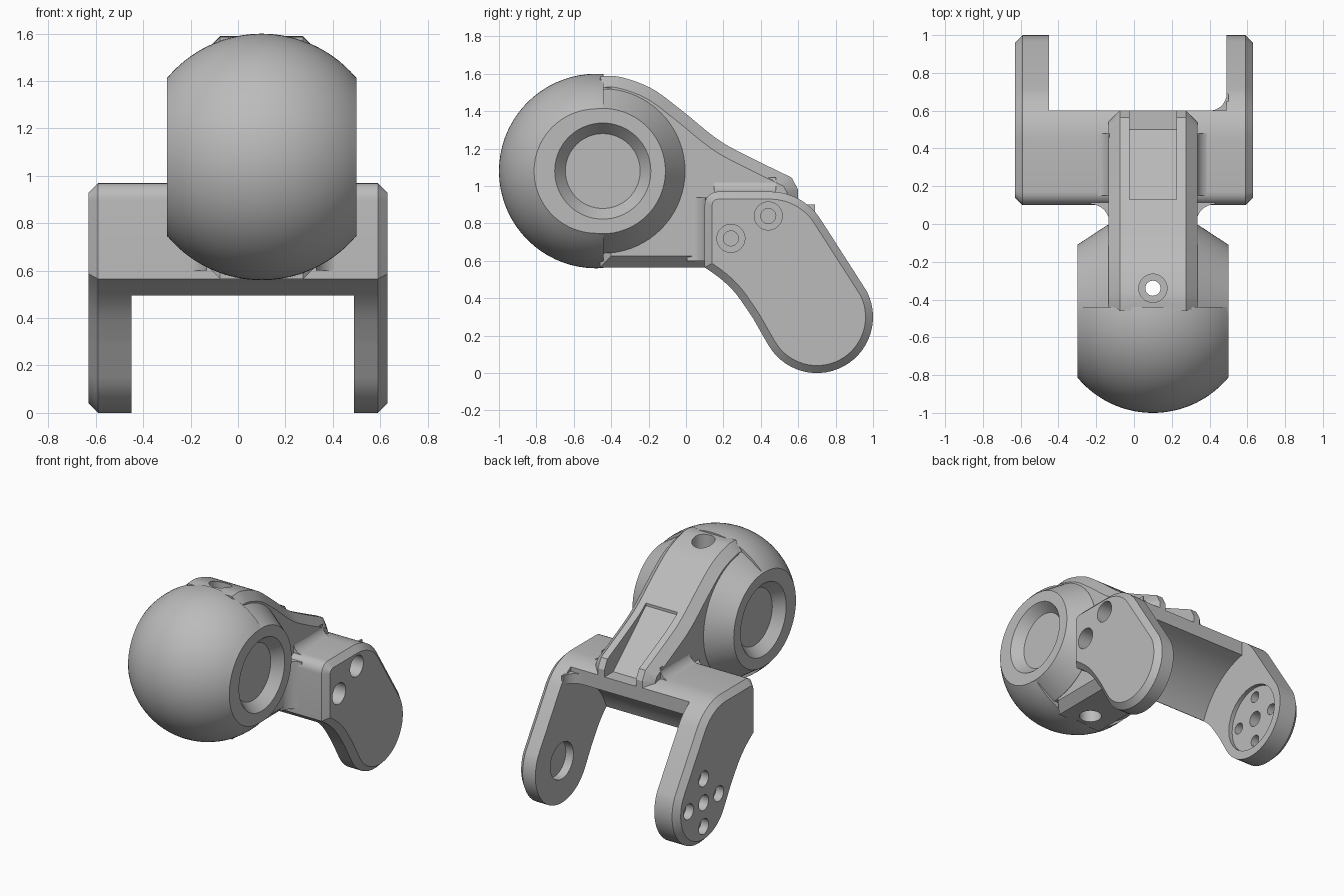
import bpy, bmesh
from math import sin, cos, pi, radians
from mathutils import Vector

if "Cube" in bpy.data.objects:
    bpy.data.objects.remove(bpy.data.objects["Cube"])

grey = bpy.data.materials.new("matte grey")
grey.use_nodes = True
colour = (0.5, 0.5, 0.5, 1)
grey.diffuse_color = colour
grey.node_tree.nodes["Principled BSDF"].inputs["Base Color"].default_value = colour

MID = 0.1                     # centre of ball and neck in x
BALL_Z = 1.08
HUB_Y = -0.445                # side cap axis
PIVOT = (0.7, 0.3)            # fork pivot (y, z)


def place(axis, a, b, t):
    return {"X": (t, a, b), "Y": (a, t, b), "Z": (a, b, t)}[axis]


def finish(name, bm):
    bmesh.ops.recalc_face_normals(bm, faces=bm.faces)
    mesh = bpy.data.meshes.new(name)
    bm.to_mesh(mesh)
    bm.free()
    mesh.materials.append(grey)
    obj = bpy.data.objects.new(name, mesh)
    bpy.context.collection.objects.link(obj)
    return obj


def prism(name, pts, axis, lo, hi, chamfer=0):
    """Extrude a flat outline along an axis, with chamfered end rims."""
    bm = bmesh.new()
    ends = []
    for t in (lo, hi):
        ends.append([bm.verts.new(place(axis, a, b, t)) for a, b in pts])
    caps = [bm.faces.new(e) for e in ends]
    n = len(pts)
    for i in range(n):
        j = (i + 1) % n
        bm.faces.new((ends[0][i], ends[0][j], ends[1][j], ends[1][i]))
    bmesh.ops.recalc_face_normals(bm, faces=bm.faces)
    if chamfer:
        rim = [e for f in caps for e in f.edges]
        bmesh.ops.bevel(bm, geom=rim, offset=chamfer, segments=1,
                        affect="EDGES", clamp_overlap=False)
    return finish(name, bm)


def lathe(name, profile, axis, centre, steps=72, keep_front=None):
    """Revolve (position, radius) pairs about an axis."""
    bm = bmesh.new()
    rings = []
    for t, r in profile:
        rings.append([bm.verts.new(place(axis, centre[0] + r * cos(2 * pi * i / steps),
                      centre[1] + r * sin(2 * pi * i / steps), t)) for i in range(steps)])
    for lower, upper in zip(rings, rings[1:]):
        for i in range(steps):
            j = (i + 1) % steps
            bm.faces.new((lower[i], lower[j], upper[j], upper[i]))
    bm.faces.new(rings[0])
    bm.faces.new(rings[-1])
    if keep_front is not None:
        cut = bmesh.ops.bisect_plane(bm, geom=bm.verts[:] + bm.edges[:] + bm.faces[:],
                                     plane_co=(0, keep_front, 0), plane_no=(0, 1, 0),
                                     clear_outer=True)
        edges = [e for e in cut["geom_cut"] if isinstance(e, bmesh.types.BMEdge)]
        bmesh.ops.contextual_create(bm, geom=edges)
    return finish(name, bm)


def carve(obj, cutters):
    for c in cutters:
        m = obj.modifiers.new("cut", "BOOLEAN")
        m.operation, m.solver, m.object = "DIFFERENCE", "EXACT", c
    bpy.context.view_layer.update()
    deps = bpy.context.evaluated_depsgraph_get()
    mesh = bpy.data.meshes.new_from_object(obj.evaluated_get(deps))
    obj.modifiers.clear()
    obj.data = mesh


def arc(c, r, start, end, n=12):
    return [(c[0] + r * cos(radians(start + (end - start) * i / n)),
             c[1] + r * sin(radians(start + (end - start) * i / n))) for i in range(n + 1)]


def spline(pts, n=5):
    """Smooth curve through the given points."""
    p = [Vector(q) for q in [pts[0]] + pts + [pts[-1]]]
    out = []
    for a, b, c, d in zip(p, p[1:], p[2:], p[3:]):
        for i in range(n):
            t = i / n
            out.append(tuple(b + (c - a) * t / 2 + (a - 2.5 * b + 2 * c - d / 2) * t * t
                             + (1.5 * (b - c) + (d - a) / 2) * t ** 3))
    return out + [tuple(p[-1])]


# Ball front half and conical side caps
R = 0.52
ball_profile = [(MID + 0.4 * k / 16, (R * R - (0.4 * k / 16) ** 2) ** 0.5)
                for k in range(-16, 17)]
ball = lathe("ball_front", ball_profile, "X", (-0.48, BALL_Z), keep_front=-0.44)
caps = lathe("ball_side_caps", [(MID - 0.4, 0.335), (MID - 0.24, 0.44),
                                (MID + 0.24, 0.44), (MID + 0.4, 0.335)],
             "X", (HUB_Y, BALL_Z))

# Neck sweeping back to the fork
top = spline([(-0.46, 1.585), (-0.36, 1.585), (-0.19, 1.525), (-0.03, 1.41),
              (0.155, 1.26), (0.29, 1.18), (0.565, 1.045)])
neck = prism("neck", [(-0.46, 0.565), (0.3, 0.565), (0.6, 0.85), (0.6, 0.98)] + top[::-1],
             "X", MID - 0.235, MID + 0.235, 0.06)

# Fork: one chamfered outline, hollowed between the two arms
outline = (arc((0.17, 0.9), 0.07, 180, 90, 6) + arc((0.45, 0.65), 0.32, 90, 31)
           + arc(PIVOT, 0.3, 27, -150, 28)
           + spline([(0.36, 0.29), (0.27, 0.42), (0.19, 0.5), (0.1, 0.565)], 4))
fork = prism("fork", outline, "X", -0.63, 0.63, 0.04)
hollow = prism("hollow_cutter", [(0.6, 1.2)] + arc(PIVOT, 0.54, 100.7, 200, 24)
               + [(0.2, -0.2), (1.2, -0.2), (1.2, 1.2)], "X", -0.45, 0.49)

# Cutters: cap dishes, vertical bolt bore, rear pocket
dishes = [lathe("dish_cutter", [(MID + s * 0.33, 0.2), (MID + s * 0.4, 0.257),
                                (MID + s * 0.45, 0.298)], "X", (HUB_Y, BALL_Z))
          for s in (-1, 1)]
bore = lathe("bore_cutter", [(0.4, 0.075), (0.7, 0.075), (0.7, 0.04), (1.45, 0.04),
                             (1.45, 0.075), (1.8, 0.075)], "Z", (MID, -0.34), 32)
pocket = prism("pocket_cutter", [(0.13, 1.5), (0.13, 1.26), (0.5, 0.93), (0.7, 0.93), (0.7, 1.5)],
               "X", MID - 0.125, MID + 0.125)


def drill(y, z, steps):
    return lathe("drill_cutter", steps, "X", (y, z), 32)


# Cutters: bolt circle on one arm, bearing seat and screws on the other
drills = [drill(*PIVOT, [(-0.48, 0.24), (-0.4, 0.24)]),
          drill(*PIVOT, [(-0.7, 0.055), (-0.4, 0.055)]),
          drill(*PIVOT, [(0.4, 0.13), (0.55, 0.13)])]
for dy, dz in ((0, 1), (1, 0), (0, -1), (-1, 0)):
    drills.append(drill(PIVOT[0] + 0.17 * dy, PIVOT[1] + 0.17 * dz,
                        [(-0.7, 0.055), (-0.57, 0.055), (-0.57, 0.04), (-0.4, 0.04)]))
for y, z in ((0.24, 0.72), (0.44, 0.84)):
    drills.append(drill(y, z, [(0.4, 0.04), (0.5, 0.04), (0.5, 0.075), (0.7, 0.075)]))

carve(ball, dishes + [bore])
carve(caps, dishes + [bore])
carve(neck, [bore, pocket, hollow])
carve(fork, [hollow, pocket] + drills)
parts = [ball, caps, neck, fork]

# Concave fillets blending neck into fork
for side, label in ((-1, "right"), (1, "left")):
    wall = MID + side * 0.23
    bend = [(wall + side * (0.1 - 0.1 * cos(a * pi / 16)), 0.005 + 0.1 * sin(a * pi / 16))
            for a in range(9)]
    parts.append(prism(label + "_neck_fillet", [(wall, 0.12)] + bend + [(bend[-1][0], 0.12)],
                       "Z", 0.6, 0.94))
    bend = [(wall + side * (0.08 - 0.08 * cos(a * pi / 16)), 1.045 - 0.08 * sin(a * pi / 16))
            for a in range(9)]
    parts.append(prism(label + "_top_fillet", [(wall, 0.94)] + bend + [(bend[-1][0], 0.94)],
                       "Y", 0.15, 0.48))

# Fillet in the inner corner of the left arm
corner = [(0.40 + 0.09 * sin(a * pi / 16), 0.69 - 0.09 * cos(a * pi / 16)) for a in range(9)]
parts.append(prism("left_arm_fillet", [(0.5, 0.59), (0.40, 0.59)] + corner + [(0.5, 0.69)],
                   "Z", 0.83, 0.9))

for cutter in dishes + drills + [bore, pocket, hollow]:
    bpy.data.objects.remove(cutter)

bpy.ops.object.select_all(action="DESELECT")
for part in parts:
    part.select_set(True)
bpy.context.view_layer.objects.active = ball
bpy.ops.object.shade_smooth_by_angle(angle=radians(28))
